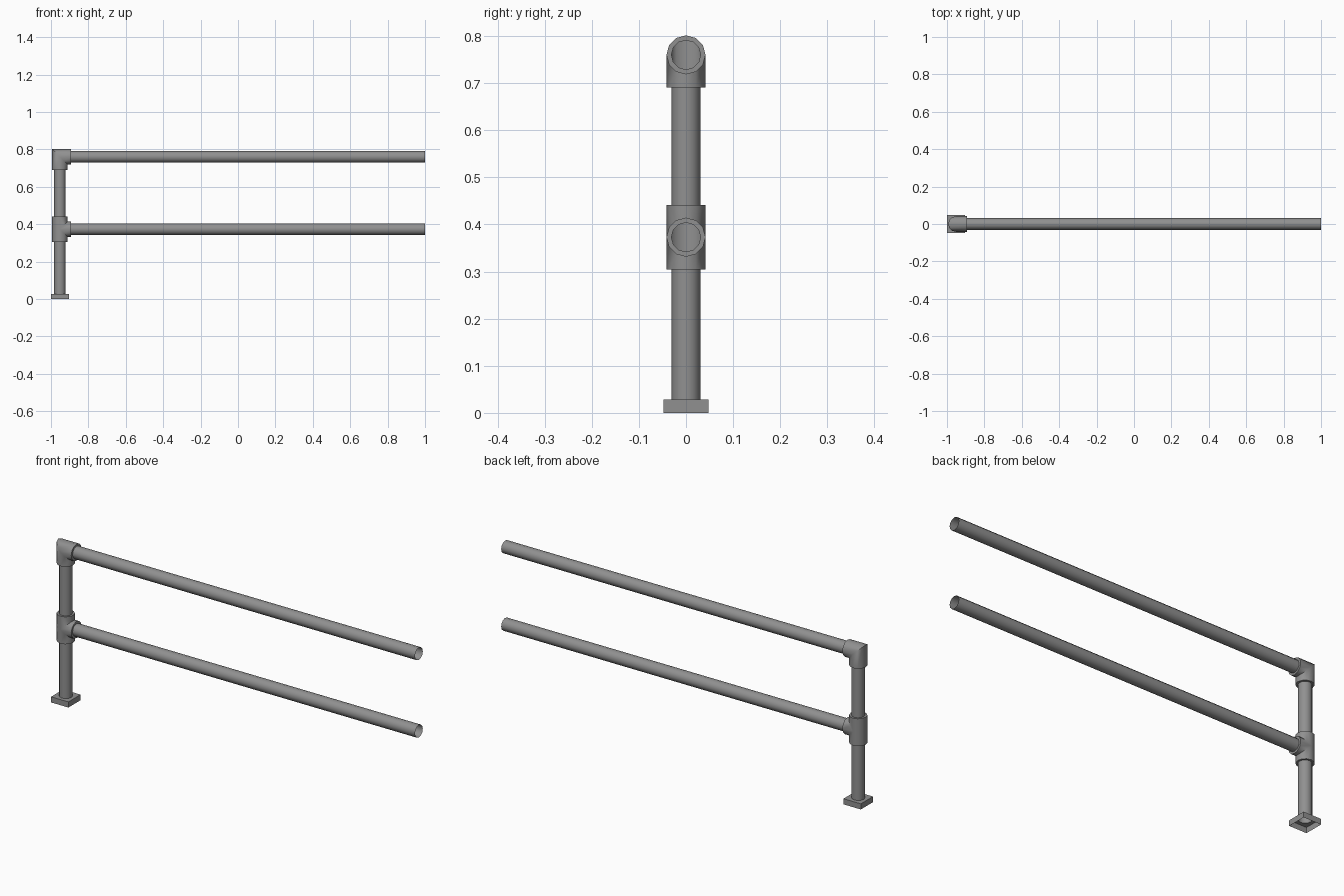
import bpy, bmesh, math
from mathutils import Vector

if "Cube" in bpy.data.objects:
    bpy.data.objects.remove(bpy.data.objects["Cube"])

N = 12                       # sides of every tube
POST_X, TOP_Z, MID_Z = -0.952, 0.76, 0.373
R_PIPE, R_FIT = 0.031, 0.0415
ANGLES = [2 * math.pi * i / N for i in range(N)]

# Dark grey steel
STEEL = bpy.data.materials.new("dark_steel")
STEEL.diffuse_color = (0.28, 0.28, 0.28, 1)
STEEL.use_nodes = True
STEEL.node_tree.nodes["Principled BSDF"].inputs["Base Color"].default_value = STEEL.diffuse_color


def finish(name, bm):
    bmesh.ops.remove_doubles(bm, verts=bm.verts, dist=1e-5)
    bmesh.ops.recalc_face_normals(bm, faces=bm.faces)
    mesh = bpy.data.meshes.new(name)
    bm.to_mesh(mesh)
    bm.free()
    mesh.materials.append(STEEL)
    obj = bpy.data.objects.new(name, mesh)
    bpy.context.collection.objects.link(obj)
    bpy.ops.object.select_all(action='DESELECT')
    obj.select_set(True)
    bpy.context.view_layer.objects.active = obj
    bpy.ops.object.shade_smooth_by_angle(angle=math.radians(40))
    return obj


def loft(bm, rings):
    """Join successive rings of points with quads."""
    rows = [[bm.verts.new(p) for p in ring] for ring in rings]
    for a, b in zip(rows, rows[1:]):
        for i in range(N):
            j = (i + 1) % N
            bm.faces.new((a[i], a[j], b[j], b[i]))


def ring_v(r, z):
    """Ring around the post; z is a function of the x offset."""
    return [Vector((POST_X + r * math.cos(a), r * math.sin(a), z(r * math.cos(a)))) for a in ANGLES]


def ring_h(r, zc, x):
    """Ring around a rail; x is a function of the height offset."""
    return [Vector((x(r * math.cos(a)), r * math.sin(a), zc + r * math.cos(a))) for a in ANGLES]


# Open-ended pipes
for name, z0, z1 in (("lower_post", 0.028, 0.31), ("upper_post", 0.435, 0.70)):
    bm = bmesh.new()
    loft(bm, [ring_v(R_PIPE, lambda d, z=z: z) for z in (z0, z1)])
    finish(name, bm)
for name, zc in (("middle_rail", MID_Z), ("top_rail", TOP_Z)):
    bm = bmesh.new()
    loft(bm, [ring_h(R_PIPE, zc, lambda d, x=x: x) for x in (-0.90, 1.0)])
    finish(name, bm)

# Mitred elbow with stepped collars
END_X = -0.893
bm = bmesh.new()
loft(bm, [ring_v(R_PIPE, lambda d: 0.691), ring_v(R_FIT, lambda d: 0.691),
          ring_v(R_FIT, lambda d: TOP_Z - d)])
loft(bm, [ring_h(R_FIT, TOP_Z, lambda d: POST_X - d),
          ring_h(R_FIT, TOP_Z, lambda d: END_X), ring_h(R_PIPE, TOP_Z, lambda d: END_X)])
finish("corner_elbow", bm)

# Tee: sleeve on the post, opened along the saddle where the branch leaves
bm = bmesh.new()
for s, end in ((1, 0.441), (-1, 0.304)):
    loft(bm, [ring_v(R_PIPE, lambda d: end), ring_v(R_FIT, lambda d: end),
              ring_v(R_FIT, lambda d: MID_Z + s * max(d, 0))])
loft(bm, [ring_h(R_FIT, MID_Z, lambda d: POST_X + abs(d)),
          ring_h(R_FIT, MID_Z, lambda d: END_X), ring_h(R_PIPE, MID_Z, lambda d: END_X)])
finish("middle_tee", bm)

# Square foot: open underneath, with a round hole under the post
bm = bmesh.new()
H = 0.048
corners = [(-1, -1), (1, -1), (1, 1), (-1, 1)]
low, high = ([bm.verts.new((POST_X + H * x, H * y, z)) for x, y in corners] for z in (0, 0.028))
hole = [bm.verts.new(p) for p in ring_v(R_PIPE, lambda d: 0.028)]
for i in range(4):
    j = (i + 1) % 4
    bm.faces.new((low[i], low[j], high[j], high[i]))
edges = [bm.edges.get((high[i], high[(i + 1) % 4])) for i in range(4)]
edges += [bm.edges.new((hole[i], hole[(i + 1) % N])) for i in range(N)]
bmesh.ops.triangle_fill(bm, edges=edges, use_beauty=True, normal=(0, 0, 1))
finish("foot_plate", bm)
